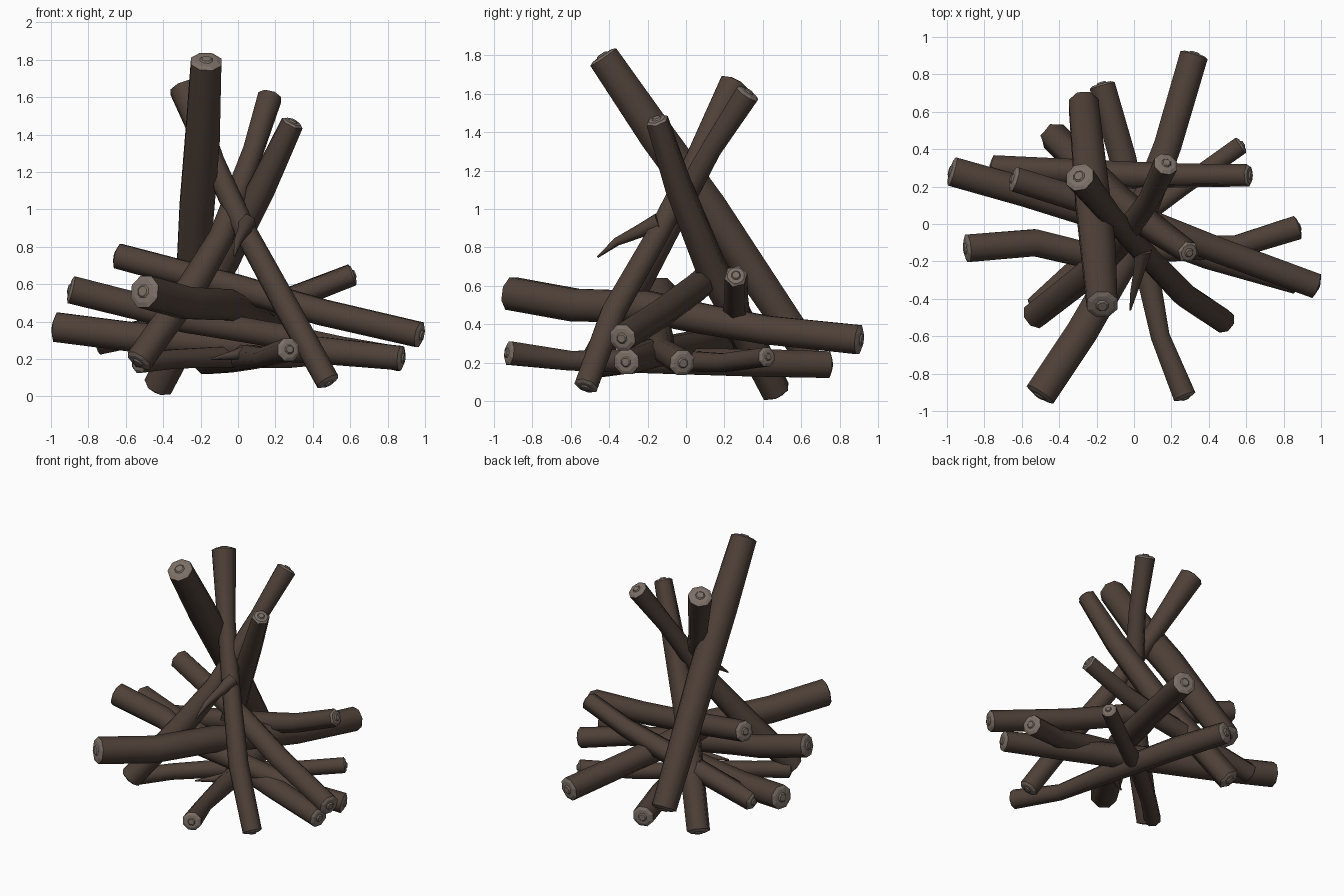
import bpy, bmesh, math
from mathutils import Vector

if "Cube" in bpy.data.objects:
    bpy.data.objects.remove(bpy.data.objects["Cube"])


def material(name, rgb):
    m = bpy.data.materials.new(name)
    m.diffuse_color = (*rgb, 1)
    m.use_nodes = True
    m.node_tree.nodes["Principled BSDF"].inputs["Base Color"].default_value = m.diffuse_color
    return m


BARK = material("bark", (0.078, 0.052, 0.040))
WOOD = material("cut_wood", (0.20, 0.16, 0.135))


def log(name, stations, sides=8, flute=1.0, capped=True):
    """Tube through (x, y, z, radius) stations with ringed cut ends."""
    pts = [Vector(s[:3]) for s in stations]
    axis = (pts[-1] - pts[0]).normalized()
    ref = Vector((0, 0, 1)) if abs(axis.z) < 0.6 else Vector((1, 0, 0))
    bm = bmesh.new()

    def ring(c, t, r, fl):
        u = t.cross(ref).normalized()
        v = u.cross(t).normalized()
        out = []
        for i in range(sides):
            a = 2 * math.pi * (i + 0.5) / sides
            k = r * (fl if i % 2 else 1.0)
            out.append(bm.verts.new(c + u * k * math.cos(a) + v * k * math.sin(a)))
        return out

    def bridge(a, b, mat):
        for i in range(sides):
            j = (i + 1) % sides
            f = bm.faces.new((a[i], a[j], b[j], b[i]))
            f.material_index = mat
            f.smooth = mat == 0

    tans = []
    for i in range(len(pts)):
        tans.append((pts[min(i + 1, len(pts) - 1)] - pts[max(i - 1, 0)]).normalized())
    rings = [ring(p, t, s[3], flute) for p, t, s in zip(pts, tans, stations)]
    for a, b in zip(rings, rings[1:]):
        bridge(a, b, 0)

    # cut ends: shallow concentric growth rings
    for r, p, t, s in ((rings[0], pts[0], -tans[0], stations[0]),
                       (rings[-1], pts[-1], tans[-1], stations[-1])):
        for i in range(sides):
            bm.edges.get((r[i], r[(i + 1) % sides])).smooth = False
        prev = r
        if capped:
            for k, out in ((0.72, 0.010), (0.40, 0.012), (0.30, 0.020)):
                nxt = ring(p + t * out, tans[0] if r is rings[0] else tans[-1], s[3] * k, 1.0)
                bridge(prev, nxt, 1)
                prev = nxt
        f = bm.faces.new(prev)
        f.material_index = 1 if capped else 0
    bmesh.ops.recalc_face_normals(bm, faces=bm.faces[:])
    me = bpy.data.meshes.new(name)
    bm.to_mesh(me)
    bm.free()
    me.materials.append(BARK)
    me.materials.append(WOOD)
    ob = bpy.data.objects.new(name, me)
    bpy.context.collection.objects.link(ob)
    return ob


# upright leaning logs
log("tall_log_front", [(-.17, -.43, 1.79, .088), (-.19, -.15, 1.38, .10),
                       (-.22, .12, 1.01, .10), (-.27, .64, .24, .085)])
log("tall_log_fluted", [(.29, -.15, 1.46, .062), (.13, -.04, 1.12, .075),
                        (-.08, .12, .72, .085), (-.43, .47, .05, .08)], 12, .84)
log("tall_log_left", [(-.29, .25, 1.65, .082), (-.13, .05, 1.25, .062), (.04, -.14, .88, .062),
                      (.27, -.38, .46, .068), (.48, -.52, .08, .066)])
log("tall_log_right", [(.17, .32, 1.60, .068), (.08, .13, 1.31, .058), (-.09, -.12, .85, .07),
                       (-.25, -.27, .58, .08), (-.53, -.49, .19, .075)])

# low stacked logs
log("low_log_back", [(.61, .26, .65, .062), (.30, .26, .53, .065),
                     (0, .26, .45, .075), (-.75, .30, .29, .07)], 12, .84)
log("low_log_upper", [(-.64, .24, .75, .072), (0, .04, .58, .075),
                      (.45, -.14, .45, .075), (.97, -.33, .33, .073)])
log("low_log_lower", [(-.97, .28, .37, .085), (-.58, .17, .32, .085), (-.1, .02, .28, .085),
                      (.4, -.17, .25, .078), (.87, -.31, .205, .07)])
log("low_log_cross", [(-.89, -.13, .57, .08), (-.53, -.10, .48, .078), (-.28, -.16, .41, .075),
                      (.3, -.13, .31, .07), (.55, -.12, .26, .065), (.87, -.02, .20, .07)])
log("low_log_thick", [(-.50, -.91, .56, .092), (-.28, -.58, .50, .092), (-.06, -.2, .49, .09),
                      (.05, .08, .43, .085), (.18, .42, .37, .08), (.32, .90, .32, .082)])
log("low_log_long", [(.27, -.92, .25, .066), (.14, -.6, .21, .055), (.06, -.2, .21, .07),
                     (-.06, .35, .20, .078), (-.17, .74, .19, .075)])
log("low_log_thin", [(.57, .42, .23, .053), (.26, .20, .20, .052),
                     (-.1, -.06, .21, .06), (-.35, -.27, .20, .055), (-.53, -.44, .18, .058)])

# broken twig stubs
log("twig_upper", [(.05, -.14, .93, .05), (.03, -.24, .885, .035), (.0, -.36, .83, .022),
                   (-.02, -.46, .75, .005)], 6, capped=False)
log("twig_lower", [(.06, -.2, .24, .04), (-.03, -.24, .22, .025),
                   (-.14, -.30, .20, .005)], 6, capped=False)
